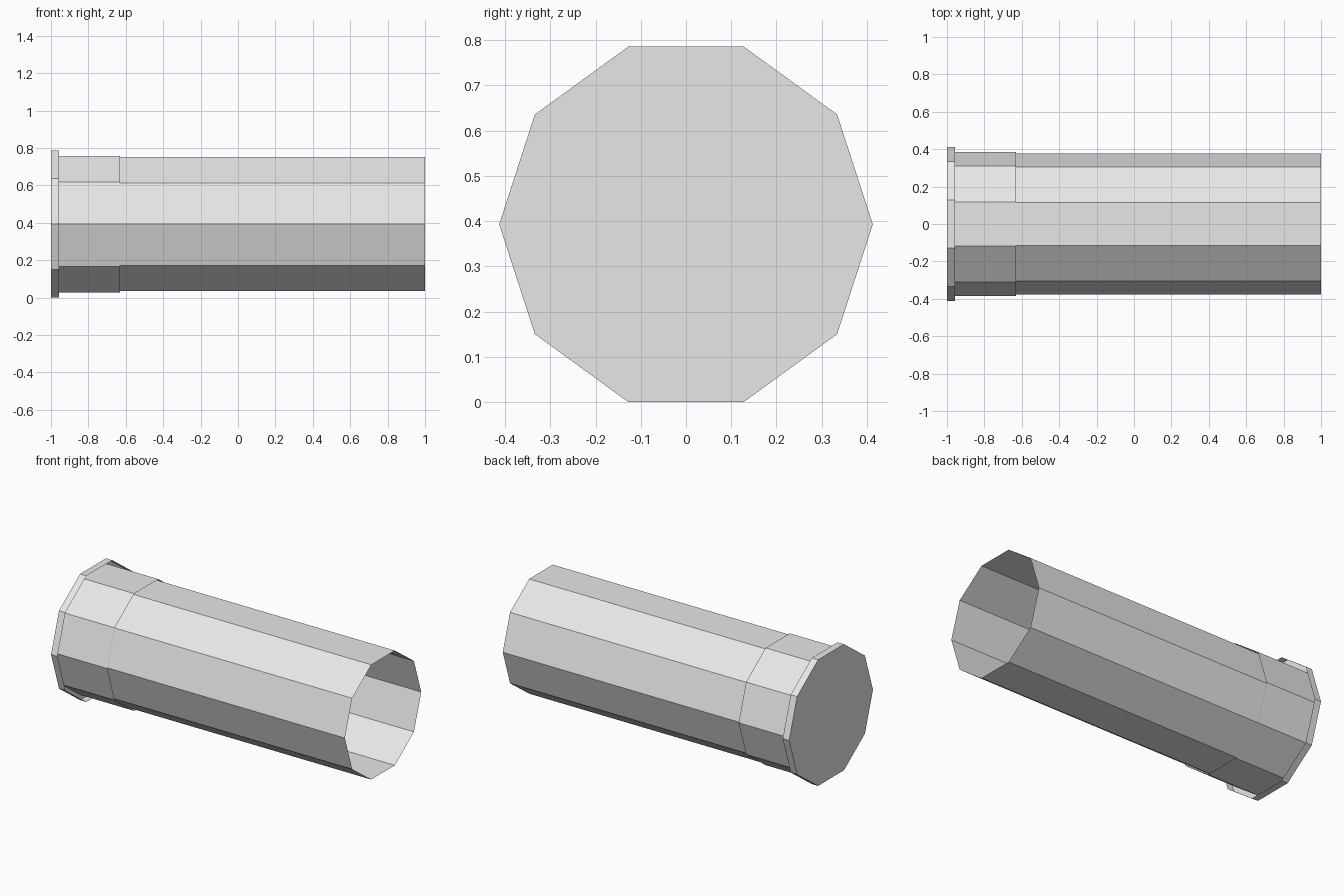
import bpy
import bmesh
from math import cos, sin, tau

cube = bpy.data.objects.get("Cube")
if cube:
    bpy.data.objects.remove(cube, do_unlink=True)

SIDES = 10
RIM_RADIUS = 0.413
AXIS_Z = RIM_RADIUS * cos(tau / 20)  # flat side rests on the ground

grey = bpy.data.materials.new("light_grey")
grey.use_nodes = True
colour = (0.8, 0.8, 0.8, 1)
grey.diffuse_color = colour
grey.node_tree.nodes["Principled BSDF"].inputs["Base Color"].default_value = colour


def tube(name, radius, x_start, x_end, capped=False):
    """Thin ten-sided sleeve along x, optionally closed at its start."""
    bm = bmesh.new()
    rings = []
    for x in (x_start, x_end):
        rings.append([
            bm.verts.new((x, radius * cos(tau * i / SIDES),
                          AXIS_Z + radius * sin(tau * i / SIDES)))
            for i in range(SIDES)])
    first, last = rings
    for i in range(SIDES):
        j = (i + 1) % SIDES
        bm.faces.new((first[i], last[i], last[j], first[j]))
    if capped:
        bm.faces.new(first)
    bmesh.ops.recalc_face_normals(bm, faces=bm.faces)
    # Make sure the walls face outwards
    bm.faces.ensure_lookup_table()
    wall = bm.faces[0]
    centre = wall.calc_center_median()
    if wall.normal.y * centre.y + wall.normal.z * (centre.z - AXIS_Z) < 0:
        bmesh.ops.reverse_faces(bm, faces=bm.faces)
    mesh = bpy.data.meshes.new(name)
    bm.to_mesh(mesh)
    bm.free()
    mesh.materials.append(grey)
    obj = bpy.data.objects.new(name, mesh)
    bpy.context.collection.objects.link(obj)
    return obj


# Long open sleeve, collar around its base, and closed end rim
tube("body_sleeve", 0.376, -1, 1)
tube("base_collar", 0.384, -1, -0.632)
tube("end_rim", RIM_RADIUS, -1, -0.956, capped=True)
